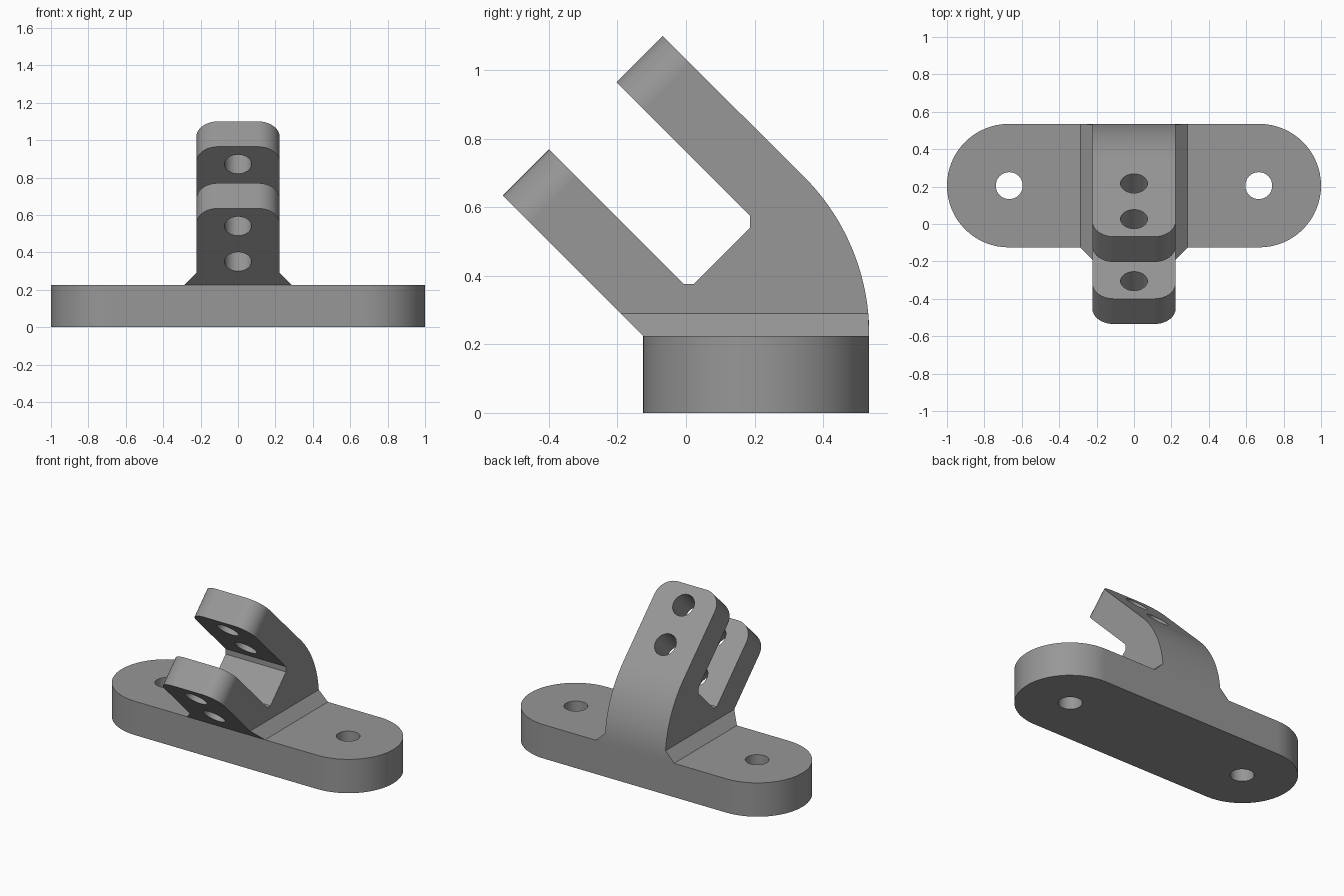
import bpy, bmesh, math
from mathutils import Vector

if "Cube" in bpy.data.objects:
    bpy.data.objects.remove(bpy.data.objects["Cube"])

grey = bpy.data.materials.new("plain grey")
grey.diffuse_color = (0.31, 0.31, 0.31, 1)
grey.use_nodes = True
grey.node_tree.nodes["Principled BSDF"].inputs["Base Color"].default_value = grey.diffuse_color

HALF = 0.222      # half width of the fork
TOP = 0.225       # height of the base plate


def finish(bm, name):
    bmesh.ops.recalc_face_normals(bm, faces=bm.faces)
    me = bpy.data.meshes.new(name)
    bm.to_mesh(me)
    bm.free()
    me.materials.append(grey)
    ob = bpy.data.objects.new(name, me)
    bpy.context.collection.objects.link(ob)
    return ob


def extrude(points, vec):
    bm = bmesh.new()
    face = bm.faces.new([bm.verts.new(p) for p in points])
    res = bmesh.ops.extrude_face_region(bm, geom=[face], use_keep_orig=True)
    new = [g for g in res["geom"] if isinstance(g, bmesh.types.BMVert)]
    bmesh.ops.translate(bm, verts=new, vec=vec)
    return bm


def arc(cx, cy, r, a0, a1, n):
    return [(cx + r * math.cos(math.radians(a0 + (a1 - a0) * i / n)),
             cy + r * math.sin(math.radians(a0 + (a1 - a0) * i / n))) for i in range(n + 1)]


def combine(target, tool, operation):
    mod = target.modifiers.new(operation, "BOOLEAN")
    mod.operation = operation
    mod.solver = "EXACT"
    mod.object = tool
    bpy.context.view_layer.objects.active = target
    bpy.ops.object.modifier_apply(modifier=mod.name)
    bpy.data.objects.remove(tool)


def drill(target, start, direction, length, radius=0.072):
    d = Vector(direction).normalized()
    bm = bmesh.new()
    bmesh.ops.create_cone(bm, cap_ends=True, segments=40, radius1=radius,
                          radius2=radius, depth=length)
    bmesh.ops.rotate(bm, verts=bm.verts, matrix=d.to_track_quat("Z", "Y").to_matrix())
    bmesh.ops.translate(bm, verts=bm.verts, vec=Vector(start) + d * length / 2)
    combine(target, finish(bm, "hole_cutter"), "DIFFERENCE")


# Base plate with round ends
outline = arc(0.67, 0.205, 0.33, -90, 90, 32) + arc(-0.67, 0.205, 0.33, 90, 270, 32)
bracket = finish(extrude([(x, y, 0) for x, y in outline], (0, 0, TOP)), "mounting_bracket")

# Forked arm, side profile with curved back
profile = [(-0.125, TOP), (-0.535, 0.635), (-0.4, 0.77), (-0.007, 0.377), (0.024, 0.377),
           (0.187, 0.54), (0.187, 0.575), (-0.203, 0.965), (-0.068, 1.1)]
profile += arc(-0.115, TOP + 0.005, 0.65, 45, 0, 20) + [(0.535, TOP)]
bm = extrude([(-HALF, y, z) for y, z in profile], (2 * HALF, 0, 0))

# Rounded corners on both arm tips
tips = [{profile[1], profile[2]}, {profile[7], profile[8]}]


def is_tip(edge):
    a, b = (v.co for v in edge.verts)
    if abs(a.x - b.x) > 1e-4:
        return False
    return any(min((Vector(p) - c.yz).length for p in t) < 1e-4 and
               min((Vector(p) - d.yz).length for p in t) < 1e-4
               for t in tips for c, d in [(a, b)])


bmesh.ops.bevel(bm, geom=[e for e in bm.edges if is_tip(e)], offset=0.115,
                segments=10, profile=0.5, affect="EDGES")
fork = finish(bm, "fork")

# Sloped foot along both sides of the fork
bm = bmesh.new()
for hx, y0, y1, z in ((0.287, -0.125, 0.535, TOP), (HALF, -0.19, 0.532, 0.29)):
    for x, y in ((-hx, y0), (hx, y0), (hx, y1), (-hx, y1)):
        bm.verts.new((x, y, z))
bmesh.ops.convex_hull(bm, input=bm.verts)
foot = finish(bm, "foot")

combine(fork, foot, "UNION")
combine(bracket, fork, "UNION")

# Pin holes straight through both arms
for k in (-0.98, -0.60):
    s = -0.1
    drill(bracket, (0, (s + k) / 2, (s - k) / 2), (0, 1, 1), 1.0)

# Screw holes in the base
for x in (-0.667, 0.667):
    drill(bracket, (x, 0.205, -0.1), (0, 0, 1), 0.5)

# Smooth curves with crisp edges
bpy.ops.object.select_all(action="DESELECT")
bracket.select_set(True)
bpy.context.view_layer.objects.active = bracket
bpy.ops.object.shade_smooth_by_angle(angle=math.radians(25))
weighted = bracket.modifiers.new("weighted_normals", "WEIGHTED_NORMAL")
weighted.keep_sharp = True
